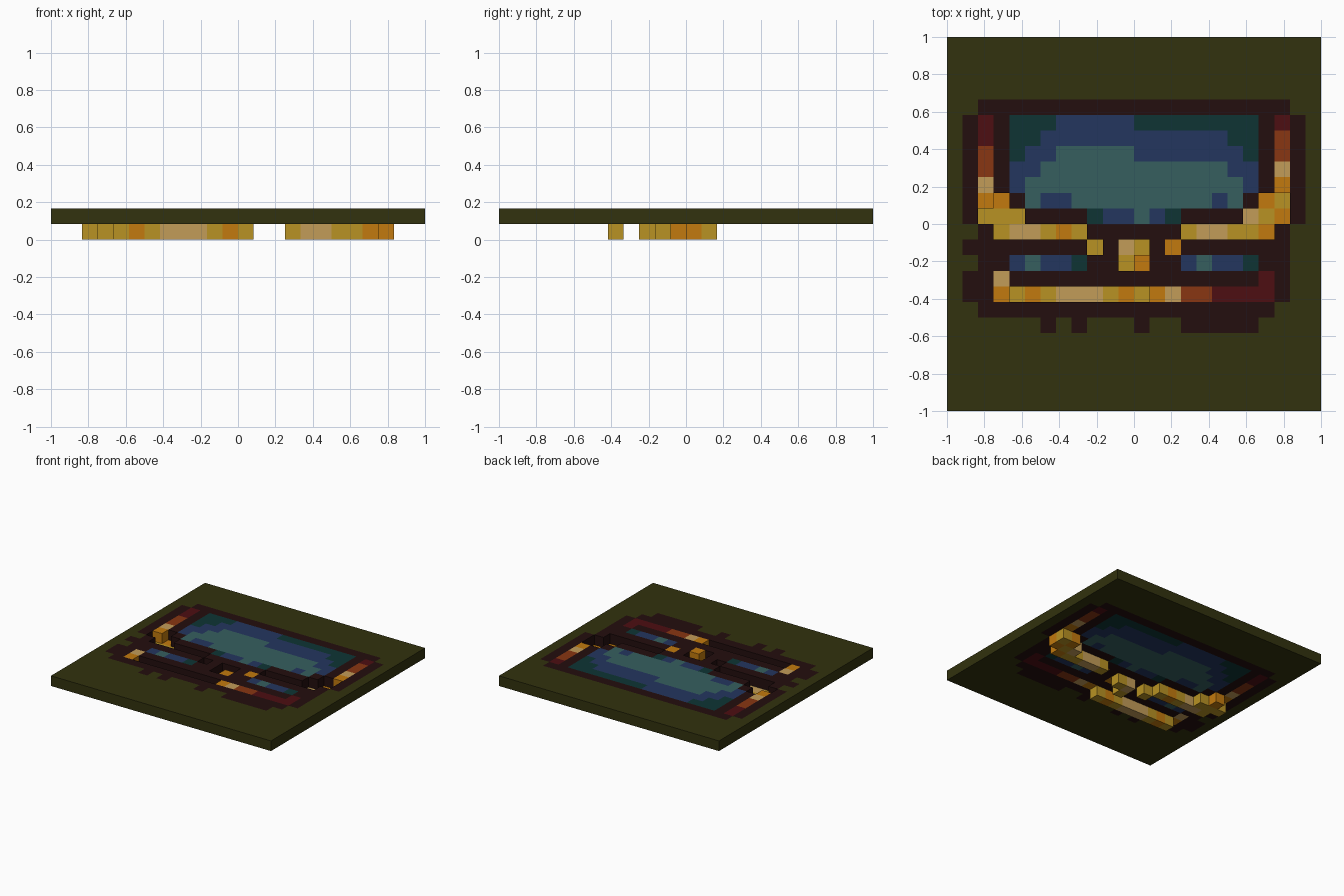
import bpy, bmesh

cube = bpy.data.objects.get("Cube")
if cube:
    bpy.data.objects.remove(cube)

N = 24                 # tiles along each side
S = 2 / N              # tile size, also layer thickness


def linear(v):
    v /= 255
    return v / 12.92 if v <= 0.04045 else ((v + 0.055) / 1.055) ** 2.4


COLOURS = {
    "O": ("olive", (50, 50, 14)), "M": ("dark_maroon", (35, 14, 14)),
    "T": ("dark_teal", (14, 52, 52)), "B": ("navy_blue", (35, 54, 95)),
    "L": ("pale_teal", (54, 95, 95)), "R": ("deep_red", (77, 14, 18)),
    "U": ("rust", (136, 54, 18)), "G": ("gold", (184, 146, 35)),
    "A": ("amber", (194, 122, 14)), "N": ("tan", (194, 156, 88)),
}
MATS = {}
for key, (name, rgb) in COLOURS.items():
    col = (*[linear(v) for v in rgb], 1)
    m = bpy.data.materials.new(name)
    m.use_nodes = True
    m.diffuse_color = col
    bsdf = m.node_tree.nodes["Principled BSDF"]
    bsdf.inputs["Base Color"].default_value = col
    bsdf.inputs["Roughness"].default_value = 0.9
    MATS[key] = m


def rect(key, c0, r0, c1, r1):
    return {(c, r): key for c in range(c0, c1 + 1) for r in range(r0, r1 + 1)}


def stamp(c0, r0, *rows):
    """Tiles from rows of colour letters; dots are empty."""
    return {(c0 + i, r0 + j): k for j, row in enumerate(rows)
            for i, k in enumerate(row) if k != "."}


# Upper layer: backing tile, dark outline, window, trim and lamps
parts = {"backing_panel": rect("O", 0, 0, N - 1, N - 1)}

outline = {}
for box in [(2, 4, 21, 4), (1, 5, 22, 11), (2, 12, 21, 16), (1, 13, 1, 13),
            (1, 15, 1, 16), (2, 17, 20, 17), (6, 18, 6, 18), (8, 18, 8, 18),
            (12, 18, 12, 18), (15, 18, 19, 18)]:
    outline.update(rect("M", *box))
parts["dark_outline"] = outline

parts["window"] = stamp(4, 5,
                        "TTTBBBBBTTTTTTTT",
                        "TTBBBBBBBBBBBBTT",
                        "TBBLLLLLBBBBBBBT",
                        "BBLLLLLLLLLLLLBB",
                        "BLLLLLLLLLLLLLLB",
                        ".LBBLLLLLLLLLBL.",
                        ".....TBBLBT.....")
parts["left_vent"] = stamp(15, 14, "BLBBT")
parts["right_vent"] = stamp(4, 14, "BLBBT")
parts["right_post"] = stamp(2, 5, *"RRUUNA")
parts["left_post"] = stamp(21, 5, *"RUUNA")
parts["bumper_right_end"] = stamp(3, 15, "N", "A")
parts["bumper_left_end"] = stamp(13, 15, ".......R", "ANUURRRR")
parts["centre_lamp"] = stamp(12, 14, "A")
parts["side_lamp"] = stamp(14, 13, "A")

# Lower layer: sunken gold strips seen through openings in the upper layer
sunken = {
    "right_sunken_trim": stamp(2, 10, ".A.....", "GGG....", ".GNNGAG"),
    "left_sunken_trim": stamp(15, 10, ".....AG", "....NGA", "GNNGGA."),
    "sunken_bumper": stamp(4, 16, "GAGNNNGAG"),
    "sunken_badge": stamp(11, 13, "NG", "G."),
    "sunken_stud": stamp(9, 13, "G"),
}

# Later parts replace the tiles of earlier ones; sunken tiles open the upper layer
owner = {}
for name, tiles in parts.items():
    for t in tiles:
        owner[t] = name
low = set()
for tiles in sunken.values():
    low |= set(tiles)
for t in low:
    owner.pop(t, None)
high = set(owner)


def build(name, tiles, solid, z0):
    """Solid tiles with outer walls only where the layer ends."""
    bm = bmesh.new()
    keys = sorted(set(tiles.values()))
    z1 = z0 + S

    def quad(pts, key):
        f = bm.faces.new([bm.verts.new(p) for p in pts])
        f.material_index = keys.index(key)

    for (c, r), key in tiles.items():
        x0, y1 = -1 + c * S, 1 - r * S
        x1, y0 = x0 + S, y1 - S
        ring = [(x0, y0), (x1, y0), (x1, y1), (x0, y1)]
        quad([(*p, z1) for p in ring], key)
        quad([(*p, z0) for p in reversed(ring)], key)
        for i, (dc, dr) in enumerate([(0, 1), (1, 0), (0, -1), (-1, 0)]):
            if (c + dc, r + dr) not in solid:
                a, b = ring[i], ring[(i + 1) % 4]
                quad([(*a, z0), (*b, z0), (*b, z1), (*a, z1)], key)
    bmesh.ops.remove_doubles(bm, verts=bm.verts, dist=1e-5)
    me = bpy.data.meshes.new(name)
    bm.to_mesh(me)
    bm.free()
    for k in keys:
        me.materials.append(MATS[k])
    bpy.context.collection.objects.link(bpy.data.objects.new(name, me))


for name, tiles in parts.items():
    build(name, {t: k for t, k in tiles.items() if owner.get(t) == name}, high, S)
for name, tiles in sunken.items():
    build(name, tiles, low, 0)
